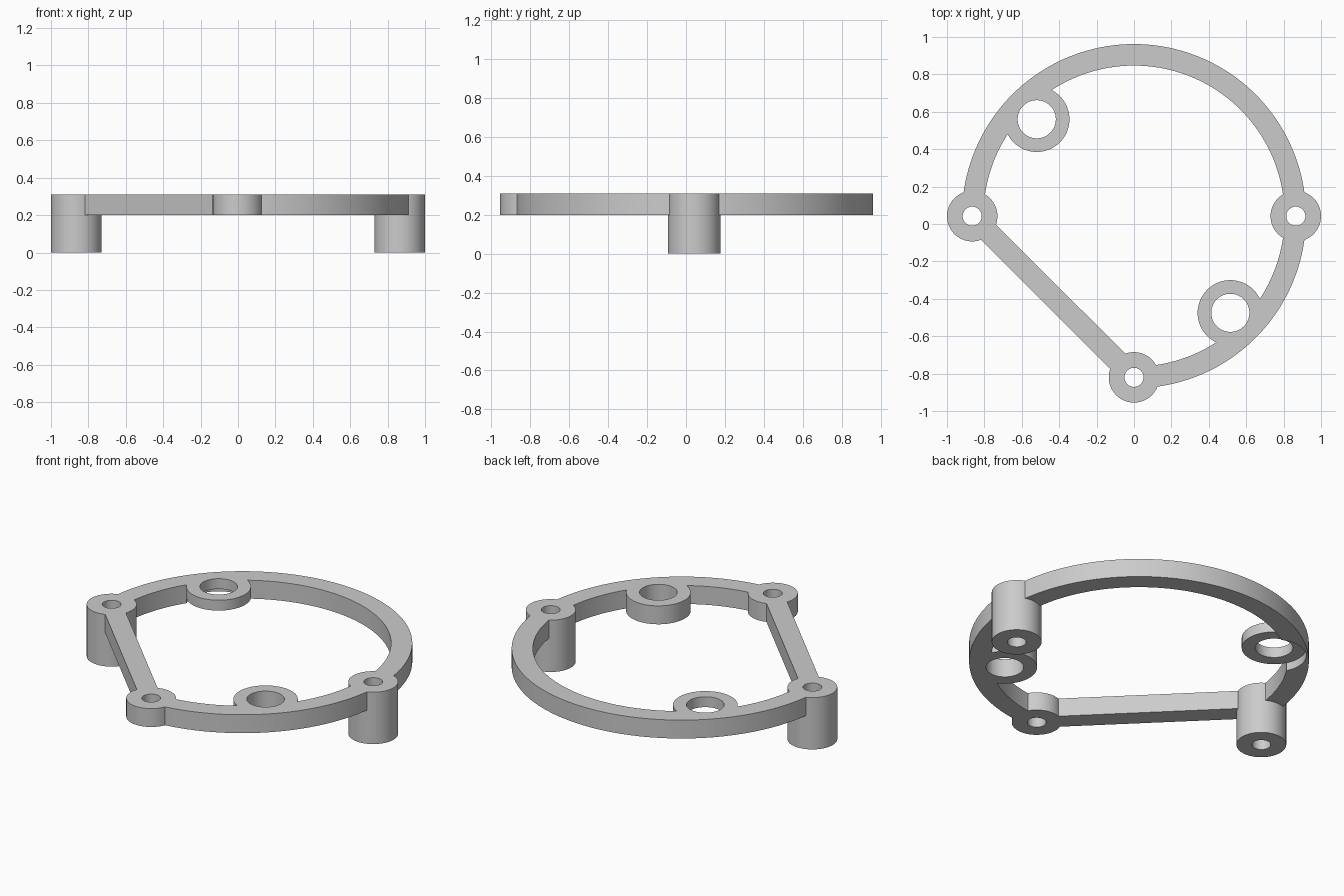
import bpy
import bmesh
from math import radians, sin, cos, hypot, atan2

cube = bpy.data.objects.get("Cube")
if cube:
    bpy.data.objects.remove(cube)

TOP, BASE = 0.31, 0.2          # frame plate heights
CY = 0.042                     # ring centre on y
OUTER, INNER = 0.92, 0.805     # ring radii
BOSS_R, BOLT_R = 0.135, 0.051
EYE_R, EYE_HOLE_R = 0.175, 0.102
LEFT, RIGHT, FRONT = (0.865, CY), (-0.865, CY), (0, -0.82)
THIN_EYE, THICK_EYE = (-0.52, 0.56), (0.515, -0.475)

metal = bpy.data.materials.new("matte grey")
metal.use_nodes = True
grey = (0.6, 0.6, 0.6, 1)
metal.diffuse_color = grey
metal.node_tree.nodes["Principled BSDF"].inputs["Base Color"].default_value = grey


def prism(name, outline, z0, z1):
    """Extrude a flat outline from z0 to z1."""
    bm = bmesh.new()
    face = bm.faces.new([bm.verts.new((x, y, z0)) for x, y in outline])
    up = bmesh.ops.extrude_face_region(bm, geom=[face])["geom"]
    bmesh.ops.translate(bm, vec=(0, 0, z1 - z0),
                        verts=[v for v in up if isinstance(v, bmesh.types.BMVert)])
    bmesh.ops.recalc_face_normals(bm, faces=bm.faces)
    mesh = bpy.data.meshes.new(name)
    bm.to_mesh(mesh)
    bm.free()
    mesh.materials.append(metal)
    obj = bpy.data.objects.new(name, mesh)
    bpy.context.collection.objects.link(obj)
    return obj


def arc(centre, r, start=0, end=360, steps=64):
    return [(centre[0] + r * cos(radians(start + (end - start) * i / steps)),
             centre[1] + r * sin(radians(start + (end - start) * i / steps)))
            for i in range(steps + (end - start < 360))]


def cylinder(name, centre, r, z0, z1):
    return prism(name, arc(centre, r), z0, z1)


def combine(target, other, operation):
    """Apply a boolean and discard the second solid."""
    mod = target.modifiers.new(operation, "BOOLEAN")
    mod.object, mod.operation, mod.solver = other, operation, "EXACT"
    bpy.context.view_layer.objects.active = target
    bpy.ops.object.modifier_apply(modifier=mod.name)
    bpy.data.objects.remove(other)


# Three-quarter ring
centre = (0, CY)
outline = arc(centre, OUTER, -90, 180, 120) + arc(centre, INNER, -90, 180, 120)[::-1]
frame = prism("ring_frame", outline, BASE, TOP)

# Pocket under the thin eyelet
combine(frame, cylinder("pocket", THIN_EYE, EYE_R, BASE - 0.1, 0.248), "DIFFERENCE")

# Straight brace across the open quarter
dx, dy = FRONT[0] - RIGHT[0], FRONT[1] - RIGHT[1]
nx, ny = -dy / hypot(dx, dy) * 0.057, dx / hypot(dx, dy) * 0.057
brace = [(RIGHT[0] + nx, RIGHT[1] + ny), (RIGHT[0] - nx, RIGHT[1] - ny),
         (FRONT[0] - nx, FRONT[1] - ny), (FRONT[0] + nx, FRONT[1] + ny)]
combine(frame, prism("brace", brace, BASE, TOP), "UNION")

# Bosses and eyelets: centre, radius, hole radius, underside height
lugs = [(LEFT, BOSS_R, BOLT_R, 0), (RIGHT, BOSS_R, BOLT_R, 0),
        (FRONT, BOSS_R, BOLT_R, BASE),
        (THICK_EYE, EYE_R, EYE_HOLE_R, BASE), (THIN_EYE, EYE_R, EYE_HOLE_R, 0.248)]
for spot, r, hole, z0 in lugs:
    combine(frame, cylinder("lug", spot, r, z0, TOP), "UNION")
for spot, r, hole, z0 in lugs:
    combine(frame, cylinder("bore", spot, hole, -0.1, TOP + 0.1), "DIFFERENCE")

# Smooth round walls with crisp rims
bpy.ops.object.select_all(action="DESELECT")
frame.select_set(True)
bpy.context.view_layer.objects.active = frame
bpy.ops.object.shade_smooth_by_angle(angle=radians(30))
